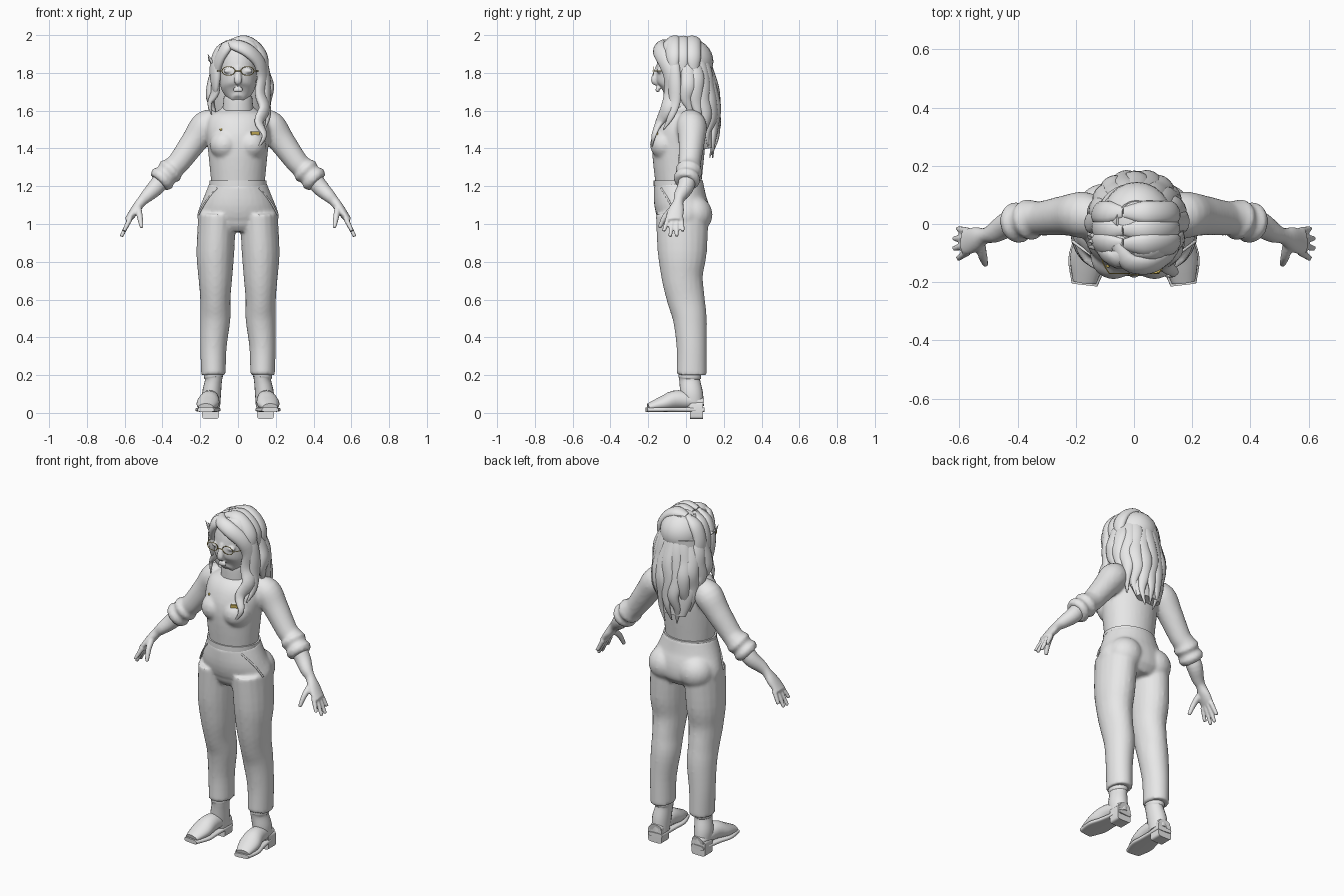
import bpy, bmesh
from math import sin, cos, pi, radians, copysign
from mathutils import Vector, Matrix

default_cube = bpy.data.objects.get("Cube")
if default_cube:
    bpy.data.objects.remove(default_cube)


def material(name, colour):
    mat = bpy.data.materials.new(name)
    mat.use_nodes = True
    mat.diffuse_color = colour
    mat.node_tree.nodes["Principled BSDF"].inputs["Base Color"].default_value = colour
    return mat


GREY = material("plain grey", (.8, .8, .8, 1))
GOLD = material("gold metal", (.6, .45, .1, 1))
DEPTH, UP = Vector((0, 1, 0)), Vector((0, 0, 1))
MIRRORED = (1, -1)


def outward(point):
    """Direction away from the middle of the skull, used to lay hair flat."""
    return point - Vector((0, 0, min(point.z, 1.8)))


def spline(stations, steps=4):
    """Catmull-Rom through all stations, including their sizes."""
    points = [Vector(s) for s in stations]
    points = [points[0], *points, points[-1]]
    result = []
    for before, start, end, after in zip(points, points[1:], points[2:], points[3:]):
        for step in range(steps):
            t = step / steps
            result.append(start + (end - before) * t / 2
                          + (before * 2 - start * 5 + end * 4 - after) * t * t / 2
                          + (start * 3 - before - end * 3 + after) * t ** 3 / 2)
    return result + [points[-1]]


def tube(bm, stations, facing=DEPTH, sides=20, power=1):
    """Skin ellipses along a path; a station is x, y, z, half width and, if not round, half depth."""
    path = spline([s if len(s) == 5 else (*s, s[-1]) for s in stations])
    centres = [Vector(s[:3]) for s in path]
    rings = []
    for i, (centre, station) in enumerate(zip(centres, path)):
        along = (centres[min(i + 1, len(path) - 1)] - centres[max(i - 1, 0)]).normalized()
        normal = facing(centre) if callable(facing) else facing
        across = normal.cross(along).normalized() * station[3]
        deep = along.cross(across).normalized() * station[4]
        ring = []
        for k in range(sides):
            c, s = [copysign(abs(f) ** power, f) for f in (cos(2 * pi * k / sides), sin(2 * pi * k / sides))]
            ring.append(bm.verts.new(centre + across * c + deep * s))
        rings.append(ring)
    for lower, upper in zip(rings, rings[1:]):
        for k in range(sides):
            bm.faces.new((lower[k - 1], lower[k], upper[k], upper[k - 1]))
    bm.faces.new(rings[0])
    bm.faces.new(rings[-1])


def pair(bm, stations, **options):
    """The same tube on both sides of the body."""
    for side in MIRRORED:
        tube(bm, [(side * x, *rest) for x, *rest in stations], **options)


def column(bm, stations):
    """An upright tube on the centre line."""
    tube(bm, [(0, *station) for station in stations], sides=32)


def lock(bm, points, width):
    """A flattened hair strand that swells quickly and tapers to a tip."""
    stations = []
    for i, point in enumerate(points):
        f = i / (len(points) - 1)
        w = width * min(1, .5 + 3 * f, .1 + 2.5 * (1 - f))
        stations.append((*point, w, w * .6))
    tube(bm, stations, facing=outward, sides=14)


def ball(bm, centre, size):
    matrix = Matrix.Translation(centre) @ Matrix.Diagonal((*size, 1))
    bmesh.ops.create_uvsphere(bm, u_segments=24, v_segments=16, radius=1, matrix=matrix)


def balls(bm, centre, size):
    x, *rest = centre
    for side in MIRRORED:
        ball(bm, (side * x, *rest), size)


def finish(name, bm, mat=GREY, voxel=None):
    """Make the object; a voxel size blends overlapping volumes into one soft skin."""
    bmesh.ops.recalc_face_normals(bm, faces=bm.faces)
    mesh = bpy.data.meshes.new(name)
    bm.to_mesh(mesh)
    bm.free()
    mesh.materials.append(mat)
    ob = bpy.data.objects.new(name, mesh)
    bpy.context.collection.objects.link(ob)
    bpy.ops.object.select_all(action="DESELECT")
    ob.select_set(True)
    bpy.context.view_layer.objects.active = ob
    bpy.ops.object.shade_smooth_by_angle(angle=radians(50))
    if voxel:
        blend = ob.modifiers.new("blend", "REMESH")
        blend.mode, blend.voxel_size, blend.use_smooth_shade = "VOXEL", voxel, True
        soften = ob.modifiers.new("soften", "SMOOTH")
        soften.factor, soften.iterations = .5, 3


# sweater: torso, bust and sleeves bunched at the elbow
bm = bmesh.new()
column(bm, [(-.04, 1.2, .14, .12), (-.04, 1.4, .16, .14), (-.03, 1.5, .17, .13),
            (-.02, 1.57, .15, .1), (-.02, 1.61, .09, .07), (-.03, 1.64, .07, .06)])
balls(bm, centre=(.07, -.11, 1.42), size=(.08, .08, .08))
sleeve = [(.11, .01, 1.55, .06), (.17, .03, 1.52, .08), (.23, .03, 1.44, .07), (.31, .02, 1.33, .06)]
folds = [(.34 + .02 * k, .02 - .005 * k, 1.3 - .02 * k, .06 + .012 * (k % 2)) for k in range(5)]
pair(bm, sleeve + folds)
finish("sweater", bm, voxel=.01)

# rolled collar
bm = bmesh.new()
column(bm, [(-.03, 1.6, .08, .07), (-.03, 1.67, .075, .07), (-.03, 1.68, .06, .06)])
finish("collar", bm)

# trousers: hips, seat and legs
bm = bmesh.new()
column(bm, [(-.04, 1.22, .15, .13), (-.03, 1.12, .19, .14), (-.01, 1.05, .215, .14),
            (-.01, 1, .2, .13), (-.01, .96, .12, .1)])
balls(bm, centre=(.1, .04, 1.05), size=(.1, .1, .1))
pair(bm, [(.11, -.02, 1.05, .1, .14), (.12, -.02, .85, .1, .13), (.12, -.02, .72, .09, .11),
          (.12, 0, .6, .08, .1), (.12, .02, .5, .08, .09), (.13, .03, .35, .07, .08),
          (.13, .03, .2, .065, .08)])
finish("trousers", bm, voxel=.01)

# waistband and pocket seams
bm = bmesh.new()
column(bm, [(-.04, z, .152, .131) for z in (1.2, 1.23)])
pair(bm, [(.11, -.13, 1.19, .005), (.17, -.09, 1.12, .005), (.21, -.06, 1.05, .005)])
finish("waistband_and_pockets", bm)

# boots: shaft, foot, and a squared sole and heel following the foot
bm = bmesh.new()
pair(bm, [(.13, .02, .22, .05, .06), (.13, .02, .19, .05, .06), (.13, .02, .17, .045, .055),
          (.14, .03, .1, .05, .06), (.14, .04, .03, .045, .055)])
foot = [(.14, .09, .05, .04, .03), (.15, -.04, .07, .05, .05), (.16, -.12, .05, .06, .04),
        (.17, -.2, .03, .04, .02)]
pair(bm, foot, facing=UP)
pair(bm, [(x, y * 1.05, .017, width * 1.1, .012) for x, y, z, width, height in foot], facing=UP, power=.5)
pair(bm, [(.145, y, .013, .045) for y in (.09, .02)], facing=UP, power=.3)
finish("boots", bm)

# forearms and hands
bm = bmesh.new()
pair(bm, [(.38, .01, 1.27, .045), (.43, 0, 1.2, .045), (.48, -.03, 1.15, .035), (.51, -.04, 1.12, .027),
          (.54, -.05, 1.08, .025, .04), (.57, -.06, 1.04, .02, .045), (.59, -.06, 1.02, .014, .04)])
for k in range(4):
    spread = k - 1.5
    pair(bm, [(.57, -.06 + .023 * spread, 1.03, .014),
              (.62 - .007 * spread ** 2, -.067 + .034 * spread, .93 + .014 * spread ** 2, .01)])
pair(bm, [(.53, -.06, 1.09, .018), (.52, -.11, 1.04, .016), (.51, -.14, .98, .01)])
finish("forearms_and_hands", bm, voxel=.006)

# head: skull and face, neck, nose, lips, closed eyes and ears
bm = bmesh.new()
column(bm, [(-.1, 1.66, .03, .03), (-.08, 1.68, .06, .06), (-.06, 1.72, .09, .1),
            (-.04, 1.8, .1, .12), (-.03, 1.9, .1, .11), (-.02, 1.96, .06, .07)])
column(bm, [(-.03, z, .06, .06) for z in (1.6, 1.72)])
column(bm, [(-.15, 1.83, .012, .012), (-.17, 1.76, .02, .016), (-.15, 1.74, .01, .01)])
for z in (1.705, 1.718):
    ball(bm, centre=(0, -.15, z), size=(.027, .012, .007))
balls(bm, centre=(.05, -.14, 1.81), size=(.028, .016, .013))
balls(bm, centre=(.11, -.03, 1.8), size=(.015, .02, .035))
finish("head", bm, voxel=.006)

# glasses: oval rims, bridge and temples
bm = bmesh.new()
wire = .002
turns = [2 * pi * k / 16 for k in range(17)]
pair(bm, [(.05 + .034 * cos(a), -.17, 1.81 + .023 * sin(a), wire) for a in turns], sides=6)
pair(bm, [(.085, -.17, 1.81, wire), (.11, -.12, 1.81, wire), (.11, -.02, 1.81, wire)], facing=UP, sides=6)
tube(bm, [(side * .017, -.175, 1.81, wire) for side in MIRRORED], sides=6)
finish("glasses", bm, GOLD)

# hair: scalp and the mass behind the neck
bm = bmesh.new()
ball(bm, centre=(.01, .01, 1.86), size=(.125, .135, .125))
column(bm, [(.04, 1.85, .12, .1), (.05, 1.7, .13, .08), (.09, 1.55, .13, .06), (.12, 1.4, .08, .03)])

# wavy locks fanned around the back, longest in the middle
count, rows = 11, 8
for i in range(count):
    angle = pi * i / (count - 1)
    end = 1.55 - .21 * sin(angle) + .025 * (i % 2)
    points = []
    for k in range(rows):
        f = k / (rows - 1)
        radius = .06 + .095 * sin(2.35 * f) + .008 * f * sin(2 * k + 1.7 * i)
        turn = angle + .09 * f * sin(2.3 * k + i)
        points.append((radius * cos(turn) + .01, radius * sin(turn) + .01, 1.965 + (end - 1.965) * f))
    lock(bm, points, width=.04)

# rolls combed from an off-centre parting down both sides
for side in MIRRORED:
    for y in (-.07, -.02, .04):
        arc = [k * pi / 6 - .35 * side for k in range(6)]
        lock(bm, [(.01 + side * .13 * sin(min(a, pi / 2)), y, 1.83 + .145 * cos(a)) for a in arc], width=.04)

# swept fringe ending in a long front lock, its backing lock, and a shorter one opposite
lock(bm, [(-.06, -.07, 1.96), (-.02, -.13, 1.95), (.05, -.14, 1.92), (.11, -.11, 1.86), (.13, -.08, 1.78),
          (.12, -.08, 1.69), (.14, -.1, 1.61), (.11, -.14, 1.54), (.14, -.17, 1.47), (.11, -.18, 1.41)], width=.042)
lock(bm, [(0, -.1, 1.96), (.07, -.09, 1.95), (.13, -.07, 1.86), (.15, -.06, 1.75), (.15, -.06, 1.65),
          (.16, -.08, 1.57), (.14, -.12, 1.5)], width=.036)
lock(bm, [(-.04, -.08, 1.96), (-.06, -.12, 1.94), (-.1, -.1, 1.87), (-.12, -.06, 1.79), (-.12, -.05, 1.7),
          (-.15, -.04, 1.64), (-.14, -.06, 1.58)], width=.036)

# loose wisps beside the temple
for k in range(3):
    y = -.08 + .02 * k
    lock(bm, [(-.11, y, 1.82), (-.14, y, 1.86), (-.16, y, 1.9 - .015 * k)], width=.01)
finish("hair", bm)

# chest stud and name plate
bm = bmesh.new()
ball(bm, centre=(-.09, -.145, 1.5), size=(.007, .005, .007))
plate = Matrix.Translation((.09, -.16, 1.48)) @ Matrix.Rotation(radians(20), 4, "Z")
bmesh.ops.create_cube(bm, size=1, matrix=plate @ Matrix.Diagonal((.045, .008, .02, 1)))
finish("chest_ornaments", bm, GOLD)
